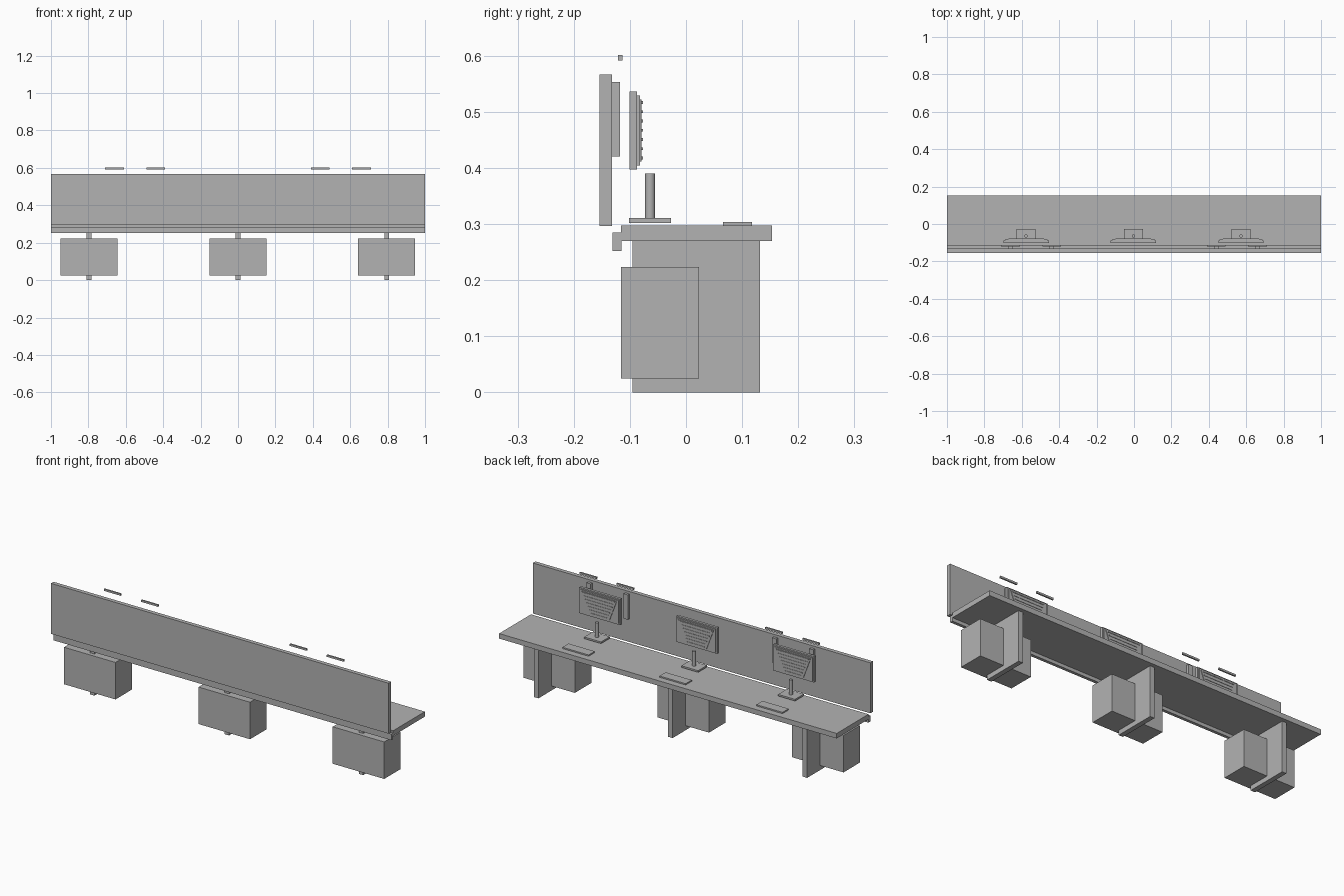
import bpy
import bmesh

cube = bpy.data.objects.get("Cube")
if cube:
    bpy.data.objects.remove(cube, do_unlink=True)

# One plain grey for everything
grey = bpy.data.materials.new("plain grey")
grey.use_nodes = True
grey.diffuse_color = (0.45, 0.45, 0.45, 1)
grey.node_tree.nodes["Principled BSDF"].inputs["Base Color"].default_value = grey.diffuse_color


def finish(name, bm):
    bmesh.ops.recalc_face_normals(bm, faces=bm.faces)
    mesh = bpy.data.meshes.new(name)
    bm.to_mesh(mesh)
    bm.free()
    mesh.materials.append(grey)
    obj = bpy.data.objects.new(name, mesh)
    bpy.context.collection.objects.link(obj)
    return obj


def box(name, x, width, y, z, taper=1.0):
    """Box centred on x, spanning the y and z ranges; taper narrows its bottom."""
    bm = bmesh.new()
    bmesh.ops.create_cube(bm, size=1)
    for v in bm.verts:
        w = width * (taper if v.co.z < 0 else 1)
        v.co = (x + v.co.x * w,
                y[0] + (v.co.y + 0.5) * (y[1] - y[0]),
                z[0] + (v.co.z + 0.5) * (z[1] - z[0]))
    return finish(name, bm)


def post(name, x, y, radius, z):
    bm = bmesh.new()
    bmesh.ops.create_cone(bm, cap_ends=True, segments=16, radius1=radius,
                          radius2=radius, depth=z[1] - z[0])
    bmesh.ops.translate(bm, verts=bm.verts, vec=(x, y, (z[0] + z[1]) / 2))
    obj = finish(name, bm)
    for p in obj.data.polygons:
        p.use_smooth = len(p.vertices) == 4
    return obj


# Counter, privacy panel and lower rail
box("desktop", 0, 2, (-0.116, 0.153), (0.27, 0.297))
box("privacy_panel", 0, 2, (-0.154, -0.132), (0.296, 0.566))
box("lower_rail", 0, 2, (-0.131, -0.115), (0.252, 0.285))

# Legs with storage boxes around them
for side, x in (("right", -0.797), ("middle", 0), ("left", 0.795)):
    box(side + "_leg", x, 0.026, (-0.095, 0.132), (0, 0.27))
    box(side + "_cabinet", x, 0.305, (-0.116, 0.023), (0.025, 0.223))

# Workstations
for side, x in (("right", -0.577), ("middle", -0.003), ("left", 0.572)):
    box(side + "_keyboard", x, 0.155, (0.066, 0.118), (0.297, 0.304))
    box(side + "_stand_base", x, 0.1, (-0.102, -0.027), (0.302, 0.311))
    post(side + "_stand_post", x, -0.064, 0.009, (0.311, 0.39))
    box(side + "_monitor", x, 0.243, (-0.101, -0.087), (0.397, 0.536))
    box(side + "_monitor_rim", x, 0.228, (-0.087, -0.082), (0.404, 0.529))
    box(side + "_monitor_housing", x, 0.21, (-0.082, -0.079), (0.411, 0.522), 0.6)
    # Vent slats shorten downwards
    for i in range(7):
        z = 0.417 + i * 0.0165
        box(f"{side}_vent_{i + 1}", x, 0.1 + i * 0.015, (-0.079, -0.077), (z - 0.002, z + 0.003))

# Upright brackets on the panel, each with a bar above it
for sign, side in ((-1, "right"), (1, "left")):
    for place, offset in (("inner", 0.44), ("outer", 0.66)):
        box(f"{side}_{place}_bracket", sign * offset, 0.025, (-0.132, -0.118), (0.42, 0.553))
        box(f"{side}_{place}_bar", sign * offset, 0.1, (-0.121, -0.113), (0.591, 0.601))
